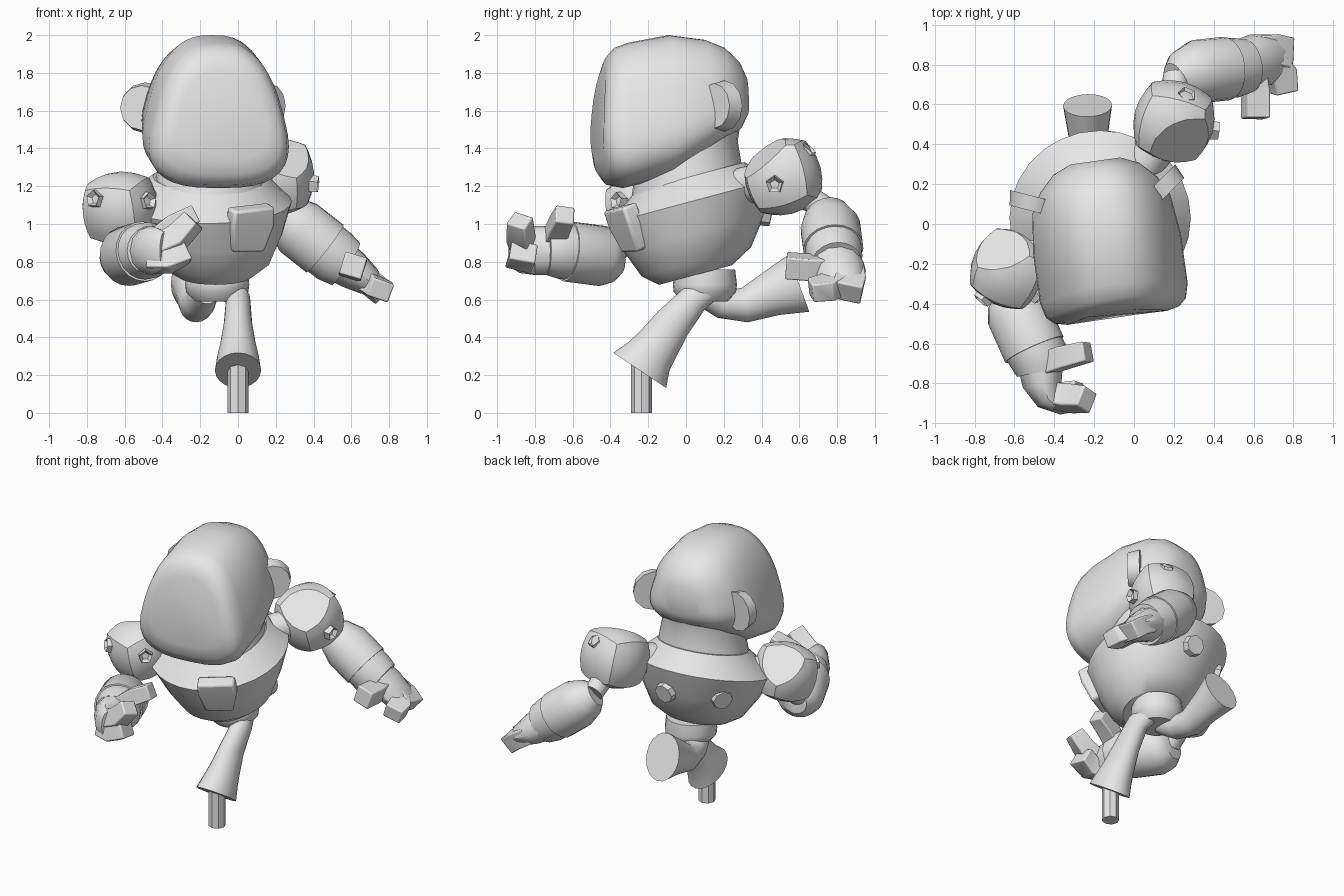
import bpy, bmesh, math
from mathutils import Vector, Matrix

cube = bpy.data.objects.get("Cube")
if cube:
    bpy.data.objects.remove(cube)

grey = bpy.data.materials.new("plain grey")
grey.use_nodes = True
grey.diffuse_color = (0.8, 0.8, 0.8, 1)
grey.node_tree.nodes["Principled BSDF"].inputs["Base Color"].default_value = grey.diffuse_color


def finish(name, bm, angle=40, bevel=0):
    bmesh.ops.recalc_face_normals(bm, faces=bm.faces)
    mesh = bpy.data.meshes.new(name)
    bm.to_mesh(mesh)
    bm.free()
    mesh.materials.append(grey)
    ob = bpy.data.objects.new(name, mesh)
    bpy.context.collection.objects.link(ob)
    if bevel:
        mod = ob.modifiers.new("soft edges", 'BEVEL')
        mod.width, mod.segments = bevel, 2
    bpy.ops.object.select_all(action='DESELECT')
    ob.select_set(True)
    bpy.context.view_layer.objects.active = ob
    bpy.ops.object.shade_smooth_by_angle(angle=math.radians(angle))


def spow(v, p):
    return math.copysign(abs(v) ** p, v)


def loft(bm, rings):
    rows = [[bm.verts.new(p) for p in ring] for ring in rings]
    n = len(rows[0])
    for a, b in zip(rows, rows[1:]):
        for i in range(n):
            bm.faces.new((a[i], a[(i + 1) % n], b[(i + 1) % n], b[i]))
    bm.faces.new(rows[0])
    bm.faces.new(rows[-1])


def tube(name, stations, ref=(0, 0, 1), sides=20, axis=None, angle=40, bevel=0):
    """Loft along a path; a station is x, y, z, radius and optional second radius."""
    pts = [Vector(s[:3]) for s in stations]
    rings = []
    for i, s in enumerate(stations):
        t = pts[min(i + 1, len(pts) - 1)] - pts[max(i - 1, 0)]
        t = Vector(axis or t).normalized()
        u = t.cross(Vector(ref)).normalized()
        v = t.cross(u)
        start = math.pi / 4 if sides == 4 else 0
        k = math.sqrt(2) if sides == 4 else 1
        angles = [start + math.tau * j / sides for j in range(sides)]
        rings.append([pts[i] + k * (u * s[3] * math.cos(a) + v * s[-1] * math.sin(a))
                      for a in angles])
    bm = bmesh.new()
    loft(bm, rings)
    finish(name, bm, angle, bevel)


def disc(name, centre, normal, radius, depth, sides, hollow=False):
    bm = bmesh.new()
    bmesh.ops.create_cone(bm, cap_ends=True, segments=sides, radius1=radius,
                          radius2=radius * 0.88, depth=depth)
    if hollow:
        bm.faces.ensure_lookup_table()
        top = max(bm.faces, key=lambda f: f.calc_center_median().z)
        bmesh.ops.inset_region(bm, faces=[top], thickness=radius * 0.4)
        bmesh.ops.translate(bm, verts=top.verts, vec=(0, 0, -depth * 0.4))
    turn = Vector(normal).to_track_quat('Z', 'Y').to_matrix().to_4x4()
    bm.transform(Matrix.Translation(centre) @ turn)
    finish(name, bm, 30)


def shoulder(name, centre, half, turn, facet):
    """Rounded block with one flat cut side."""
    bm = bmesh.new()
    bmesh.ops.create_cube(bm, size=2)
    bmesh.ops.subdivide_edges(bm, edges=bm.edges, cuts=5, use_grid_fill=True)
    for v in bm.verts:
        v.co = half * v.co.lerp(v.co.normalized() * 1.1, 0.74)
    rot = Matrix.Rotation(math.radians(turn), 4, 'Z') @ Matrix.Rotation(math.radians(15), 4, 'X')
    bm.transform(Matrix.Translation(centre) @ rot)
    n = Vector(facet).normalized()
    bmesh.ops.bisect_plane(bm, geom=bm.verts[:] + bm.edges[:] + bm.faces[:],
                           plane_co=Vector(centre) + n * half * 0.8, plane_no=n, clear_outer=True)
    bmesh.ops.holes_fill(bm, edges=[e for e in bm.edges if e.is_boundary])
    finish(name, bm, 30)


# Head: rounded pear sections from the face to the back
head_turn = Matrix.Translation((-0.14, -0.07, 0)) @ Matrix.Rotation(math.radians(8), 4, 'Z')
rings = []
for y, low, high, w in [(-.405, 1.34, 1.82, .26), (-.39, 1.26, 1.89, .325), (-.355, 1.205, 1.935, .365),
                        (-.28, 1.19, 1.96, .385), (-.03, 1.25, 2.0, .385), (.17, 1.38, 1.975, .36),
                        (.27, 1.45, 1.935, .305), (.35, 1.5, 1.86, .225), (.39, 1.57, 1.78, .13)]:
    ring = []
    for j in range(40):
        a = math.tau * j / 40
        t = spow(math.sin(a), 0.72)
        x = w * spow(math.cos(a), 0.72) * (1 - 0.25 * (t + 0.4))
        z = (low + high) / 2 + t * (high - low) / 2
        bow = max(0, -y) * 0.6 * (z - 1.45) ** 2
        ring.append(head_turn @ Vector((x, y + bow, z)))
    rings.append(ring)
bm = bmesh.new()
loft(bm, rings)
finish("head", bm, 50)

# Ears
disc("right_ear", (-.5, .1, 1.615), (-.25, -.97, 0), .135, .075, 12)
disc("left_ear", (.14, .175, 1.625), (.7, -.7, 0), .135, .08, 12)

# Neck, bowl-shaped torso and pelvis
lean = (0, -0.26, 0.97)
tube("neck", [(-.145, .01, 1.2, .3), (-.14, .01, 1.29, .285), (-.14, .015, 1.4, .262),
              (-.14, .03, 1.5, .262), (-.14, .05, 1.62, .27)], ref=(0, 1, 0), sides=28, axis=(0, -.15, 1))
tube("torso", [(-.12, .05, .73, .2), (-.13, .055, .8, .3), (-.15, .045, .95, .385),
               (-.17, .03, 1.12, .455), (-.15, .02, 1.25, .3)],
     ref=(0, 1, 0), sides=28, axis=lean, angle=32)
tube("pelvis", [(-.11, .1, .76, .16), (-.11, .1, .68, .17), (-.11, .1, .64, .165),
                (-.11, .1, .59, .12)], ref=(0, 1, 0), sides=24)

# Chest plate and back buttons
tube("chest_plate", [(.045, -.27, .86, .09, .035), (.065, -.32, 1.0, .125, .045),
                     (.07, -.35, 1.09, .12, .045)], ref=(.45, -.9, 0), sides=4, bevel=.015)
for x, y, z in [(-.14, .42, 1.06), (-.46, .26, 1.04)]:
    disc("back_button", (x, y, z), (x + .15, y - .05, -.08), .075, .07, 8)

# Legs with flared ends, and the support post
tube("left_leg", [(-.03, .11, .65, .07), (0, .04, .6, .08, .065), (0, -.07, .475, .1, .075),
                  (0, -.15, .36, .118, .095), (0, -.195, .3, .132, .11),
                  (0, -.245, .225, .168, .122)], ref=(1, 0, 0))
tube("right_leg", [(-.17, .08, .64, .07), (-.2, .19, .58, .08), (-.22, .31, .57, .092, .09),
                   (-.23, .45, .63, .12, .1), (-.233, .595, .685, .16, .123)], ref=(1, 0, 0))
tube("support_post", [(0, -.235, 0, .055), (0, -.235, .28, .055)], ref=(0, 1, 0), sides=8, angle=20)

# Shoulders with their joints
shoulder("left_shoulder", (.2, .515, 1.25), .188, -15, (.25, -.65, .7))
shoulder("right_shoulder", (-.625, -.225, 1.085), .178, -25, (-.25, .65, .7))
tube("left_shoulder_joint", [(.05, .3, 1.2, .1), (.18, .48, 1.24, .1)])
tube("right_shoulder_joint", [(-.42, -.1, 1.08, .1), (-.6, -.2, 1.08, .1)])
tube("left_elbow", [(.2, .58, 1.18, .07), (.21, .74, 1.08, .065)])
tube("right_elbow", [(-.63, -.25, .98, .07), (-.62, -.38, .86, .07)])
for name, c, n in [("left_shoulder_bolt", (.26, .635, 1.38), (.25, .6, .75)),
                   ("left_shoulder_bolt", (.395, .47, 1.21), (1, -.1, -.1)),
                   ("right_shoulder_bolt", (-.75, -.365, 1.13), (-.65, -.75, .15)),
                   ("right_shoulder_bolt", (-.485, -.35, 1.12), (.65, -.75, .1))]:
    disc(name, c, n, .052, .06, 5, True)

# Forearms with a stepped cuff
tube("left_forearm", [(.2, .73, 1.07, .08), (.24, .745, 1.04, .125), (.32, .765, .98, .16),
                      (.46, .78, .87, .16)])
tube("left_cuff", [(.44, .78, .885, .15), (.51, .785, .83, .15), (.57, .795, .79, .135)])
tube("right_forearm", [(-.62, -.34, .82, .08), (-.61, -.38, .82, .13), (-.585, -.44, .83, .16),
                       (-.5, -.63, .855, .16)])
tube("right_cuff", [(-.51, -.61, .853, .15), (-.475, -.67, .86, .15), (-.46, -.74, .86, .13)])

# Hands: broad palm, two fingers and a thumb
tube("left_palm", [(.53, .79, .81, .13, .12), (.61, .82, .755, .135, .105), (.69, .825, .7, .125, .08),
                   (.74, .82, .67, .1, .05)], sides=12)
tube("right_palm", [(-.47, -.7, .86, .115, .13), (-.46, -.8, .86, .1, .13),
                    (-.43, -.88, .86, .065, .12), (-.39, -.91, .86, .04, .1)], sides=12)
for name, path in [
        ("left_finger", [(.62, .86, .74, .075, .06), (.7, .865, .69, .08, .06), (.765, .85, .635, .08, .06)]),
        ("left_finger", [(.68, .82, .7, .06), (.74, .75, .665, .07, .055), (.755, .66, .65, .06, .05)]),
        ("left_thumb", [(.59, .78, .77, .06), (.61, .66, .77, .06), (.61, .53, .78, .06)]),
        ("right_finger", [(-.43, -.86, .88, .055), (-.32, -.875, .93, .06), (-.235, -.88, 1.02, .055, .05)]),
        ("right_finger", [(-.46, -.84, .81, .07, .06), (-.37, -.875, .81, .07, .06),
                          (-.27, -.86, .855, .07, .055)]),
        ("right_thumb", [(-.44, -.7, .92, .055), (-.35, -.67, .99, .055), (-.23, -.64, 1.05, .05)])]:
    tube(name, path, ref=(.3, .2, 1), sides=4, bevel=.008)
